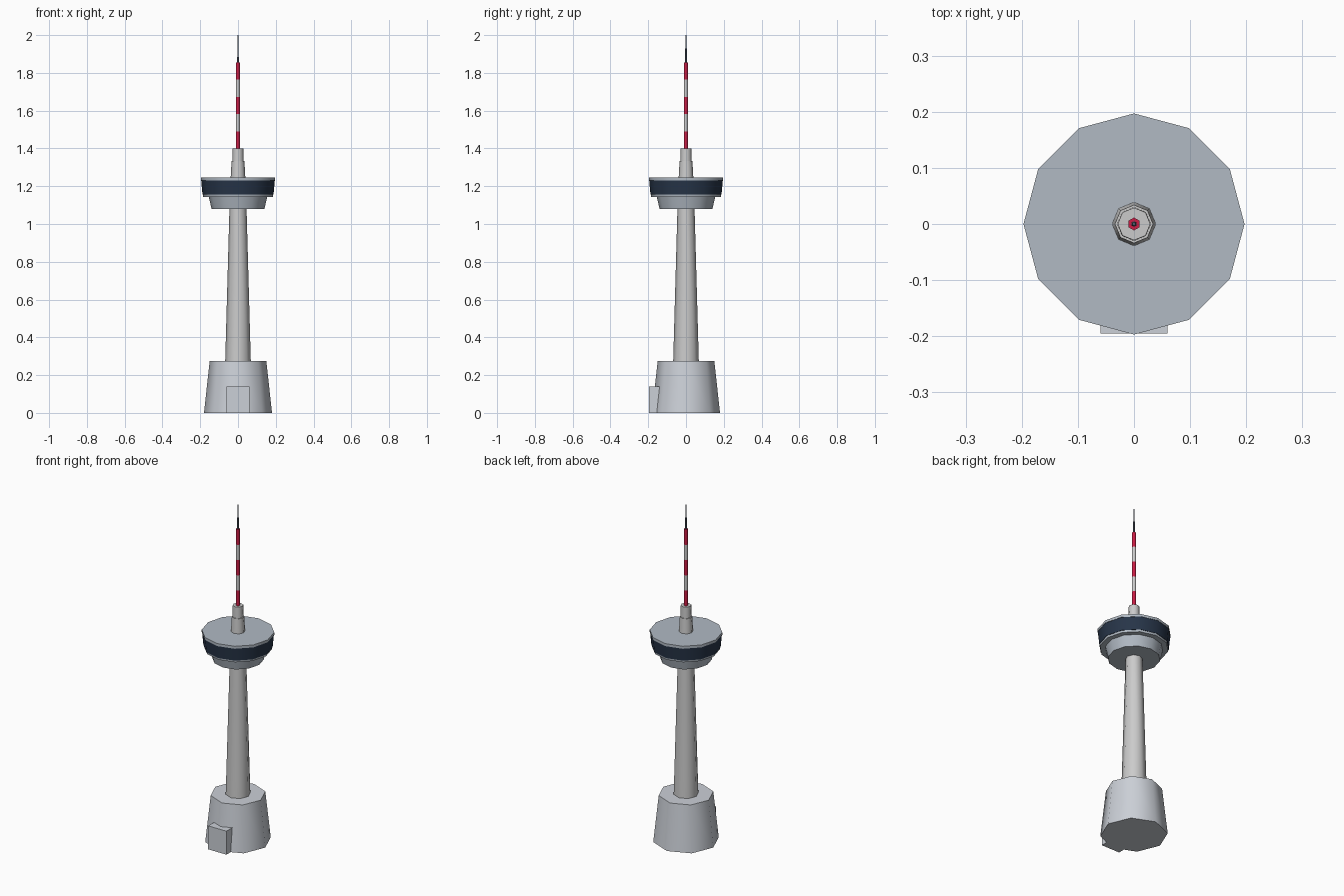
import bpy
import math

if "Cube" in bpy.data.objects:
    bpy.data.objects.remove(bpy.data.objects["Cube"])


def material(name, rgb):
    m = bpy.data.materials.new(name)
    m.diffuse_color = (*rgb, 1)
    m.use_nodes = True
    m.node_tree.nodes["Principled BSDF"].inputs["Base Color"].default_value = m.diffuse_color
    return m


CONCRETE = material("concrete", (0.60, 0.63, 0.68))
PALE = material("pale_concrete", (0.70, 0.70, 0.69))
METAL = material("deck_metal", (0.44, 0.49, 0.55))
GLASS = material("dark_glass", (0.02, 0.035, 0.065))
RED = material("mast_red", (0.60, 0.012, 0.06))
WHITE = material("mast_white", (0.72, 0.72, 0.72))
STEEL = material("dark_steel", (0.09, 0.11, 0.15))


def frustum(name, sides, r0, r1, z0, z1, mat):
    bpy.ops.mesh.primitive_cone_add(vertices=sides, radius1=r0, radius2=r1,
                                    depth=z1 - z0, location=(0, 0, (z0 + z1) / 2))
    ob = bpy.context.object
    ob.name = name
    ob.data.materials.append(mat)
    bpy.ops.object.shade_smooth_by_angle(angle=math.radians(62))
    return ob


# base building and entrance
frustum("base_building", 8, 0.18, 0.15, 0, 0.275, CONCRETE)
bpy.ops.mesh.primitive_cube_add(size=1, location=(0, -0.155, 0.07))
entrance = bpy.context.object
entrance.name = "entrance"
entrance.scale = (0.12, 0.08, 0.14)
entrance.data.materials.append(CONCRETE)

# shaft
frustum("shaft", 8, 0.068, 0.045, 0.265, 1.09, PALE)

# observation pod
frustum("pod_underside", 12, 0.14, 0.155, 1.08, 1.145, METAL)
frustum("pod_floor_ring", 12, 0.184, 0.186, 1.143, 1.157, METAL)
frustum("pod_windows", 12, 0.188, 0.195, 1.155, 1.232, GLASS)
frustum("pod_roof", 12, 0.197, 0.197, 1.23, 1.245, METAL)

# neck above the pod
frustum("neck_lower", 8, 0.039, 0.034, 1.243, 1.333, PALE)
frustum("neck_upper", 8, 0.030, 0.029, 1.33, 1.40, PALE)

# striped mast and spike
step = 0.091
for i in range(5):
    z = 1.40 + i * step
    frustum(f"mast_band_{i + 1}", 6, 0.0115, 0.0115, z, z + step,
            WHITE if i % 2 else RED)
frustum("mast_spike", 6, 0.005, 0.003, 1.855, 2.0, STEEL)
